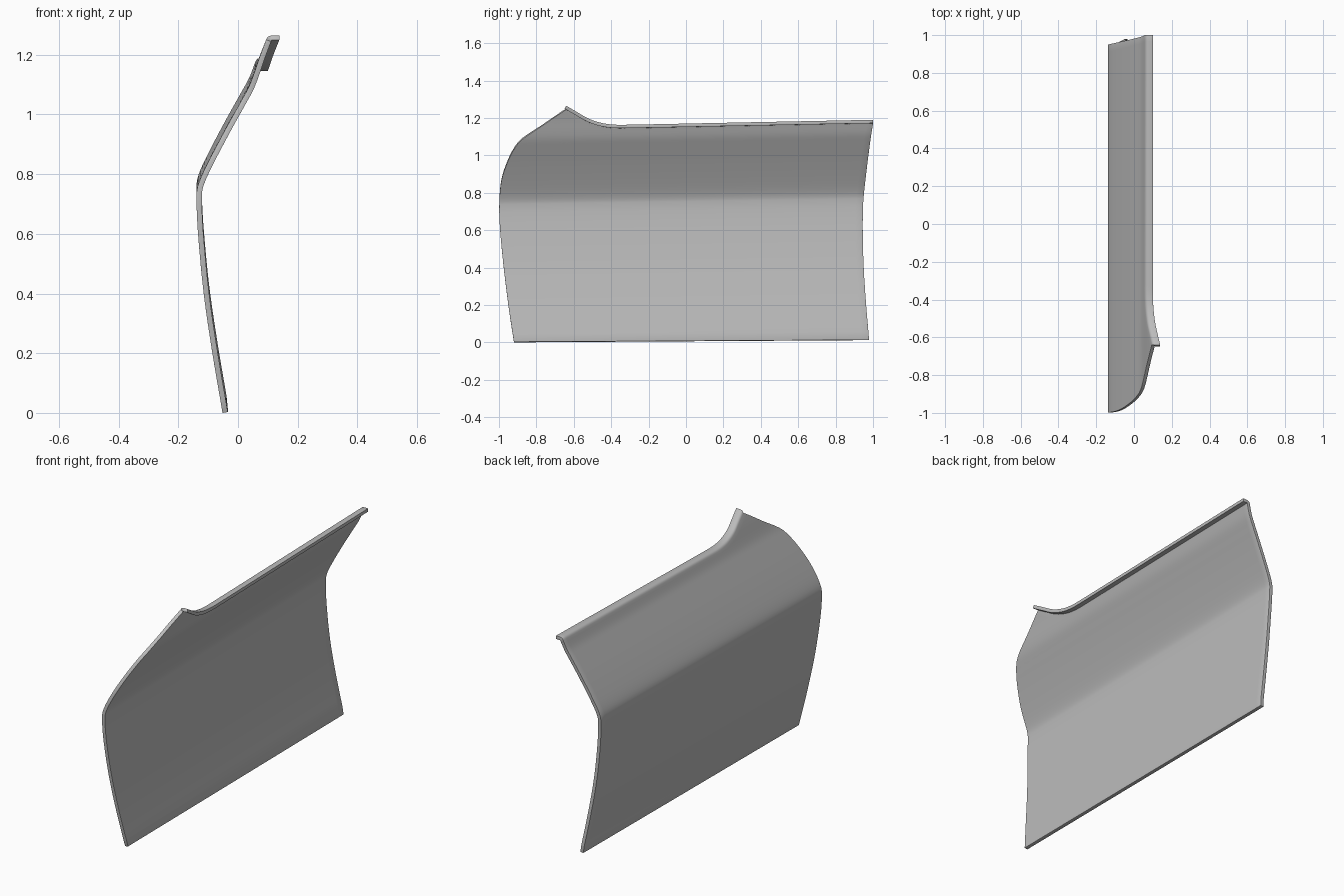
import bpy
import bmesh

cube = bpy.data.objects.get("Cube")
if cube:
    bpy.data.objects.remove(cube, do_unlink=True)


def lerp(a, b, f):
    return a + (b - a) * f


def curve(pts, v):
    """Smooth function through (input, output) points."""
    v = min(max(v, pts[0][0]), pts[-1][0])
    last = len(pts) - 1

    def slope(i):
        a, b = pts[max(i - 1, 0)], pts[min(i + 1, last)]
        return (b[1] - a[1]) / (b[0] - a[0])

    for i in range(last):
        (x0, y0), (x1, y1) = pts[i], pts[i + 1]
        if v <= x1:
            h = x1 - x0
            s = (v - x0) / h
            m0, m1 = slope(i) * h, slope(i + 1) * h
            bend = (1 - s) * s * ((1 - s) * (m0 - y1 + y0) + s * (y1 - y0 - m1))
            return lerp(y0, y1, s) + bend


# Outer section: height -> x
SECTION = [(0, -.052), (.2, -.086), (.4, -.115), (.6, -.134), (.7, -.139),
           (.745, -.138), (.78, -.128), (.84, -.1), (.95, -.042), (1.05, .014),
           (1.09, .036), (1.13, .052), (1.19, .073), (1.26, .1)]
# End edges: height -> y
FRONT = [(0, -.92), (.2, -.95), (.45, -.98), (.65, -.997), (.78, -.997),
         (.88, -.985), (.97, -.955), (1.04, -.92), (1.09, -.88),
         (1.17, -.765), (1.265, -.64)]
REAR = [(0, .98), (.2, .963), (.4, .95), (.6, .945), (.76, .948),
        (.9, .962), (1.07, .983), (1.19, 1)]
# Top edge: y -> height
TOP = [(-.64, 1.265), (-.58, 1.23), (-.52, 1.196), (-.45, 1.173),
       (-.38, 1.164), (-.3, 1.164), (.3, 1.176), (1, 1.19)]
# Rounded lip folded inward along the top: offsets in x and z
DROP = .014
LIP = [(.003, .006), (.008, .011), (.017, DROP), (.03, DROP), (.044, DROP)]
LOWER, UPPER, COLS = 18, 28, 70


def row_ends(r):
    """Front height, rear height and top-edge influence of a row."""
    if r <= LOWER:
        f = r / LOWER
        return lerp(0, .74, f), lerp(.012, .77, f), 0
    f = (r - LOWER) / UPPER
    return lerp(.74, 1.265, f), lerp(.77, 1.19, f), f


def panel_point(r, u):
    zf, zr, w = row_ends(r)
    y = lerp(curve(FRONT, zf), curve(REAR, zr), u)
    top_y = lerp(-.64, 1, u)
    z = lerp(zf, zr, u) + w * (curve(TOP, top_y) - lerp(1.265, 1.19, u))
    z -= DROP * w ** 6
    x = curve(SECTION, z - .015 * (y + 1))
    return x, y, z


# Panel surface with its lip
bm = bmesh.new()
grid = []
for r in range(LOWER + UPPER + 1):
    grid.append([bm.verts.new(panel_point(r, (c / COLS) ** 1.4))
                 for c in range(COLS + 1)])
edge = grid[-1]
for dx, dz in LIP:
    grid.append([bm.verts.new((v.co.x + dx, v.co.y, v.co.z + dz)) for v in edge])
for low, high in zip(grid, grid[1:]):
    for c in range(COLS):
        bm.faces.new((low[c], high[c], high[c + 1], low[c + 1]))
bm.normal_update()
# Outer side faces -x
if sum(f.normal.x * f.calc_area() for f in bm.faces) > 0:
    bmesh.ops.reverse_faces(bm, faces=bm.faces[:])

mesh = bpy.data.meshes.new("door_panel")
bm.to_mesh(mesh)
bm.free()
panel = bpy.data.objects.new("door_panel", mesh)
bpy.context.collection.objects.link(panel)

# Sheet thickness and softened edges
solid = panel.modifiers.new("thickness", "SOLIDIFY")
solid.thickness = .018
solid.offset = -1
bevel = panel.modifiers.new("soft_edges", "BEVEL")
bevel.width = .004
bevel.segments = 2
bevel.limit_method = "ANGLE"
bevel.angle_limit = 1.05

bpy.ops.object.select_all(action="DESELECT")
panel.select_set(True)
bpy.context.view_layer.objects.active = panel
for name in ("thickness", "soft_edges"):
    bpy.ops.object.modifier_apply(modifier=name)
bpy.ops.object.shade_smooth_by_angle(angle=.7)

# Plain grey finish
grey = bpy.data.materials.new("plain_grey")
grey.use_nodes = True
colour = (.5, .5, .5, 1)
grey.diffuse_color = colour
grey.node_tree.nodes["Principled BSDF"].inputs["Base Color"].default_value = colour
panel.data.materials.append(grey)
